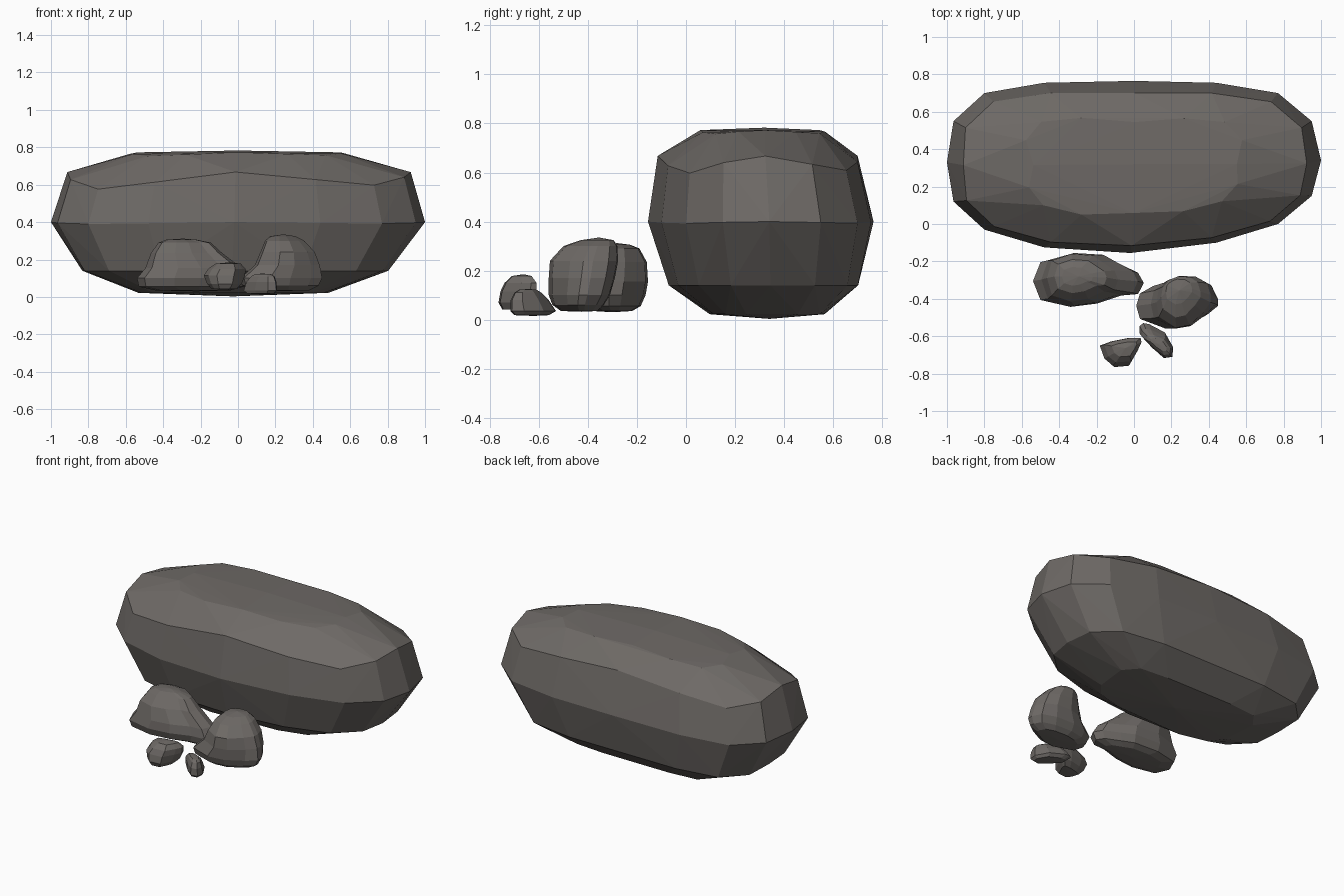
import bpy, bmesh

stone = bpy.data.materials.new("dark_grey_stone")
stone.diffuse_color = (0.155, 0.142, 0.132, 1)


def rock(name, outline, levels, bottom_z, top_z, convex=False):
    """Loft a plan outline through levels of (z, x0, x1, y0, y1, corner_drop, squareness)."""
    xs, ys = [p[0] for p in outline], [p[1] for p in outline]
    bm = bmesh.new()
    rings, n = [], len(outline)
    for z, x0, x1, y0, y1, drop, square in levels:
        ring = []
        for x, y in outline:
            u = 2 * (x - min(xs)) / (max(xs) - min(xs)) - 1
            v = 2 * (y - min(ys)) / (max(ys) - min(ys)) - 1
            corner = abs(u * v)
            grow = 1 + square * corner
            sag = drop * corner ** 2 * (1 if v < 0 else 0.5)
            ring.append(bm.verts.new(((x0 + x1) / 2 + u * grow * (x1 - x0) / 2,
                                      (y0 + y1) / 2 + v * grow * (y1 - y0) / 2,
                                      z - sag)))
        rings.append(ring)
    # close both ends with a shallow fan
    caps = []
    for ring, z in ((rings[0], bottom_z), (rings[-1], top_z)):
        caps.append((ring, bm.verts.new((sum(v.co.x for v in ring) / n, sum(v.co.y for v in ring) / n, z))))
    if convex:
        hull = bmesh.ops.convex_hull(bm, input=bm.verts[:])
        inner = [g for g in hull["geom_interior"] if isinstance(g, bmesh.types.BMVert)]
        bmesh.ops.delete(bm, geom=inner, context='VERTS')
    else:
        for a, b in zip(rings, rings[1:]):
            for i in range(n):
                j = (i + 1) % n
                bm.faces.new((a[i], a[j], b[j], b[i]))
        for ring, c in caps:
            for i in range(n):
                bm.faces.new((ring[i], ring[(i + 1) % n], c))
    bmesh.ops.recalc_face_normals(bm, faces=bm.faces)
    mesh = bpy.data.meshes.new(name)
    bm.to_mesh(mesh)
    bm.free()
    mesh.materials.append(stone)
    bpy.context.collection.objects.link(bpy.data.objects.new(name, mesh))


# long boulder at the back
rock("large_boulder",
     [(-1, .33), (-.965, .12), (-.8, -.03), (-.48, -.125), (-.02, -.155), (.44, -.1), (.77, 0), (.95, .15),
      (1, .34), (.95, .55), (.77, .7), (.44, .755), (0, .765), (-.48, .755), (-.8, .7), (-.965, .55)],
     [(.022, -.48, .44, .11, .54, 0, .3),
      (.14, -.83, .80, -.07, .70, 0, .06),
      (.40, -1, 1, -.155, .765, .03, 0),
      (.668, -.91, .92, -.115, .70, .27, .05),
      (.773, -.53, .54, .06, .545, .06, .25)],
     .003, .783, convex=True)

# two middle rocks in front of it
rock("left_rock",
     [(-.54, -.3), (-.5, -.405), (-.34, -.443), (-.2, -.425), (-.07, -.38), (.02, -.372), (.05, -.31),
      (.02, -.255), (-.08, -.205), (-.16, -.165), (-.34, -.155), (-.5, -.195)],
     [(.035, -.44, -.04, -.38, -.22, 0, 0),
      (.055, -.53, .03, -.425, -.185, 0, 0),
      (.10, -.54, .052, -.443, -.165, 0, 0),
      (.155, -.495, .02, -.437, -.155, 0, 0),
      (.235, -.465, -.085, -.415, -.16, 0, 0),
      (.29, -.425, -.145, -.37, -.19, 0, 0),
      (.306, -.385, -.22, -.33, -.23, 0, 0)],
     .03, .312)

rock("right_rock",
     [(.01, -.42), (.03, -.5), (.17, -.56), (.28, -.545), (.39, -.475), (.45, -.42), (.45, -.38),
      (.42, -.315), (.33, -.28), (.2, -.275), (.1, -.3), (.03, -.345)],
     [(.035, .09, .38, -.51, -.36, 0, 0),
      (.06, .025, .43, -.545, -.335, 0, 0),
      (.10, .012, .45, -.56, -.31, 0, 0),
      (.17, .09, .437, -.56, -.29, 0, 0),
      (.24, .12, .41, -.555, -.277, 0, 0),
      (.30, .145, .355, -.50, -.28, 0, 0),
      (.324, .17, .31, -.43, -.295, 0, 0)],
     .032, .335)

# two small stones at the front
rock("small_left_stone",
     [(-.18, -.65), (-.155, -.72), (-.11, -.757), (-.02, -.75), (.02, -.68), (.04, -.635),
      (.035, -.61), (-.03, -.61), (-.12, -.628)],
     [(.042, -.14, -.01, -.75, -.65, 0, 0),
      (.07, -.165, .02, -.765, -.62, 0, 0),
      (.115, -.183, .038, -.757, -.61, 0, 0),
      (.15, -.16, .04, -.74, -.61, 0, 0),
      (.178, -.12, .015, -.71, -.63, 0, 0)],
     .04, .185)

rock("small_right_stone",
     [(.03, -.54), (.03, -.58), (.09, -.65), (.16, -.712), (.205, -.705), (.21, -.655), (.165, -.575),
      (.08, -.53), (.05, -.525)],
     [(.018, .05, .195, -.70, -.56, 0, 0),
      (.035, .03, .21, -.717, -.53, 0, 0),
      (.08, .045, .205, -.715, -.56, 0, 0),
      (.11, .07, .195, -.70, -.59, 0, 0),
      (.122, .09, .175, -.68, -.61, 0, 0)],
     .015, .125)
